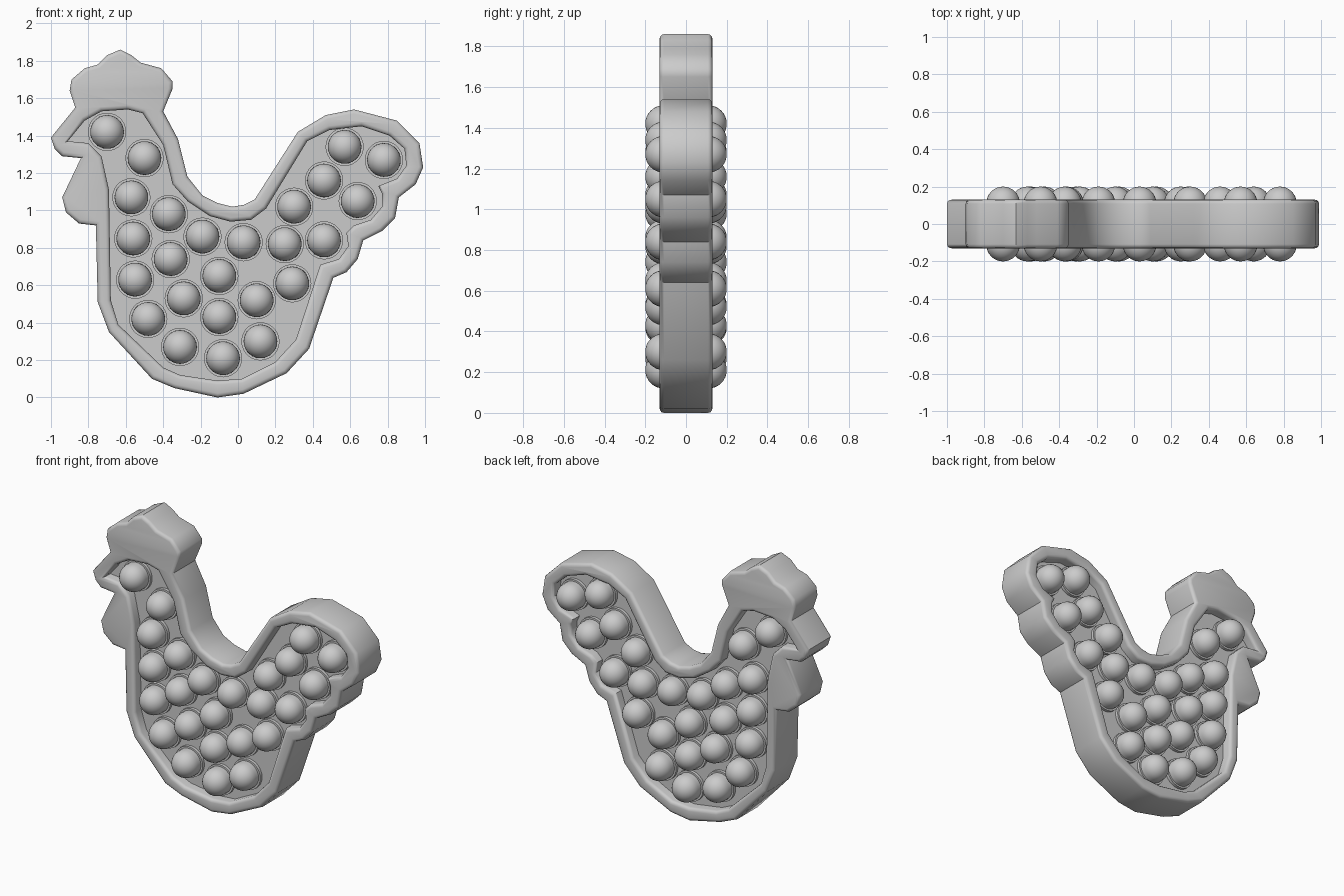
import bpy
import bmesh
import math
from mathutils import Matrix

default_cube = bpy.data.objects.get("Cube")
if default_cube:
    bpy.data.objects.remove(default_cube, do_unlink=True)

# Main proportions
HALF_DEPTH = 0.13
EDGE_ROUND = 0.022
PANEL_HALF = 0.06
RING_TOP = 0.08
RING_RADIUS = 0.102
DOME_RADIUS = 0.09
DOME_CENTRE = 0.11
DOME_STEPS = 8

# Single silicone colour
grey = bpy.data.materials.new("light grey silicone")
grey.use_nodes = True
colour = (0.6, 0.6, 0.6, 1)
grey.diffuse_color = colour
grey.node_tree.nodes["Principled BSDF"].inputs["Base Color"].default_value = colour

# Profiles as x, z points in hundredths
belly_and_tail = [
    (-11, 0), (3, 2), (26, 13), (38, 26), (51, 64), (58, 67), (64, 74),
    (67, 84), (77, 89), (84, 96), (86, 107), (95, 114), (99, 123),
    (97, 136), (85, 148), (62, 154), (47, 151), (32, 142)]
back_and_neck = [
    (9, 106), (3, 103), (-3, 102), (-11, 104), (-19, 108), (-27, 118),
    (-32, 138), (-40, 153)]
comb = [
    (-35, 165), (-35, 169), (-41, 176), (-52, 179), (-57, 183), (-63, 186),
    (-70, 183), (-75, 178), (-82, 176), (-89, 170), (-90, 164), (-87, 155)]
beak_and_wattle = [
    (-100, 139), (-98, 133), (-94, 129), (-84, 128), (-94, 107), (-92, 99),
    (-85, 93), (-76, 92)]
breast = [(-75, 51), (-69, 35), (-46, 10), (-34, 5)]
body_outline = belly_and_tail + back_and_neck + comb + beak_and_wattle + breast

recess_tail = [
    (-11, 9), (2, 10), (20, 19), (31, 31), (44, 71), (54, 74), (59, 81),
    (58, 88), (62, 92), (71, 95), (77, 102), (77, 109), (75, 113),
    (85, 117), (90, 124), (89, 133), (81, 140), (66, 145), (49, 143),
    (37, 137)]
recess_head = [
    (15, 101), (7, 95), (-4, 94), (-15, 97), (-27, 105), (-35, 114),
    (-40, 135), (-51, 152), (-59, 154), (-73, 153), (-82, 148), (-91, 137),
    (-80, 136), (-73, 129), (-69, 111), (-68, 52), (-64, 39), (-40, 16),
    (-31, 12)]
recess_outline = recess_tail + recess_head

bubble_spots = [
    (-70, 142), (-50, 128), (-57, 107), (-37, 98), (-56, 85), (-36, 74),
    (-55, 63), (-48, 42), (-19, 86), (3, 83), (25, 82), (46, 84), (30, 102),
    (46, 116), (57, 134), (78, 127), (64, 105), (-10, 65), (-29, 53),
    (-10, 43), (10, 52), (29, 61), (-31, 27), (-8, 21), (12, 30)]


def finish(name, bm, angle):
    """Weld, orient and shade a mesh, and place it in the scene."""
    bmesh.ops.remove_doubles(bm, verts=bm.verts, dist=0.0005)
    bmesh.ops.recalc_face_normals(bm, faces=bm.faces)
    mesh = bpy.data.meshes.new(name)
    bm.to_mesh(mesh)
    bm.free()
    mesh.materials.append(grey)
    obj = bpy.data.objects.new(name, mesh)
    bpy.context.collection.objects.link(obj)
    bpy.ops.object.select_all(action="DESELECT")
    obj.select_set(True)
    bpy.context.view_layer.objects.active = obj
    bpy.ops.object.shade_smooth_by_angle(angle=math.radians(angle))


def filled_slab(name, outlines, half_depth, rounding):
    """Extrude closed outlines; an outline inside another becomes a hole."""
    curve = bpy.data.curves.new(name, "CURVE")
    curve.dimensions = "2D"
    curve.fill_mode = "BOTH"
    curve.extrude = half_depth - rounding
    curve.bevel_depth = rounding
    curve.bevel_resolution = 2
    curve.offset = -rounding
    for outline in outlines:
        spline = curve.splines.new("POLY")
        spline.points.add(len(outline) - 1)
        for point, (x, z) in zip(spline.points, outline):
            point.co = (x / 100, z / 100, 0, 1)
        spline.use_cyclic_u = True

    # Turn the curve into an upright mesh
    helper = bpy.data.objects.new(name + "_curve", curve)
    bpy.context.collection.objects.link(helper)
    evaluated = helper.evaluated_get(bpy.context.evaluated_depsgraph_get())
    mesh = bpy.data.meshes.new_from_object(evaluated)
    bpy.data.objects.remove(helper, do_unlink=True)
    bm = bmesh.new()
    bm.from_mesh(mesh)
    bpy.data.meshes.remove(mesh)
    bm.transform(Matrix.Rotation(math.pi / 2, 4, "X"))
    finish(name, bm, 40)


def lathe(bm, profile, x, z, side):
    """Spin a radius and height profile about the front-to-back axis."""
    verts = [bm.verts.new((x + r, side * h, z)) for r, h in profile]
    edges = [bm.edges.new(pair) for pair in zip(verts, verts[1:])]
    bmesh.ops.spin(bm, geom=verts + edges, cent=(x, 0, z), axis=(0, 1, 0),
                   angle=math.tau, steps=28, use_merge=True)


# Rounded rim with comb, beak, wattle and tail, and the recessed panel
filled_slab("body_rim", [body_outline, recess_outline], HALF_DEPTH, EDGE_ROUND)
filled_slab("recessed_panel", [recess_outline], PANEL_HALF, 0)

# Profile of one bubble: closed base, raised ring, short neck and round dome
bubble = [(0, 0), (RING_RADIUS, 0), (RING_RADIUS, RING_TOP),
          (DOME_RADIUS, RING_TOP)]
for step in range(DOME_STEPS + 1):
    turn = step / DOME_STEPS * math.pi / 2
    bubble.append((DOME_RADIUS * math.cos(turn),
                   DOME_CENTRE + DOME_RADIUS * math.sin(turn)))

# Bubbles on both faces
for side, name in ((-1, "front_bubbles"), (1, "back_bubbles")):
    bubbles = bmesh.new()
    for x, z in bubble_spots:
        lathe(bubbles, bubble, x / 100, z / 100, side)
    finish(name, bubbles, 40)
